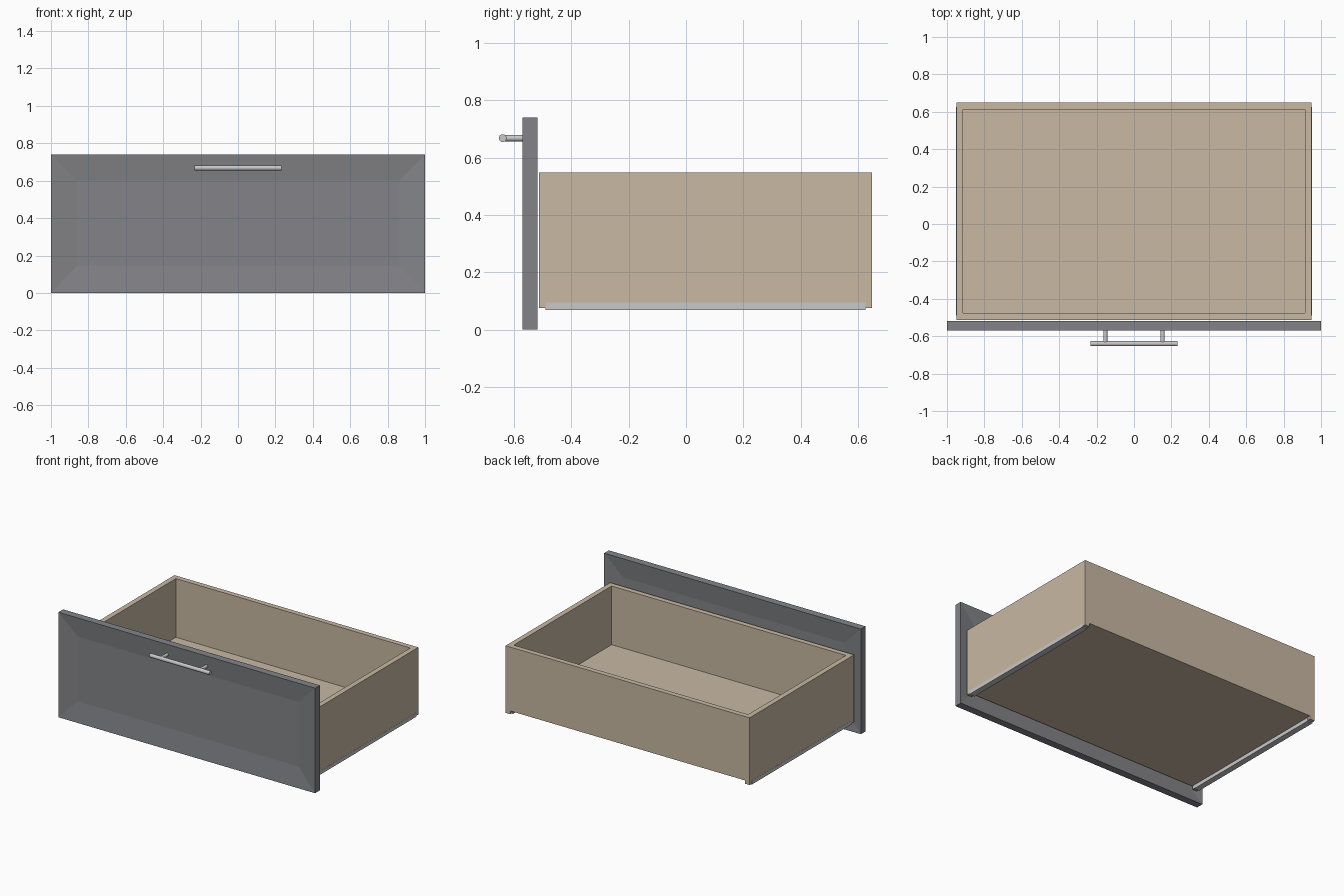
import bpy, bmesh, math
from mathutils import Matrix, Vector

if "Cube" in bpy.data.objects:
    bpy.data.objects.remove(bpy.data.objects["Cube"])


def material(name, hex_code):
    def lin(c):
        c /= 255
        return c / 12.92 if c <= 0.04045 else ((c + 0.055) / 1.055) ** 2.4
    m = bpy.data.materials.new(name)
    m.diffuse_color = (*[lin(int(hex_code[i:i + 2], 16)) for i in (0, 2, 4)], 1)
    m.use_nodes = True
    m.node_tree.nodes["Principled BSDF"].inputs["Base Color"].default_value = m.diffuse_color
    return m


GREY = material("grey_paint", "838488")
WOOD = material("light_wood", "C8B8A3")
METAL = material("brushed_metal", "C8C8C9")


def finish(name, bm, mat):
    bmesh.ops.recalc_face_normals(bm, faces=bm.faces)
    mesh = bpy.data.meshes.new(name)
    bm.to_mesh(mesh)
    bm.free()
    mesh.materials.append(mat)
    ob = bpy.data.objects.new(name, mesh)
    bpy.context.collection.objects.link(ob)
    return ob


def box_mesh(lo, hi):
    lo, hi = Vector(lo), Vector(hi)
    bm = bmesh.new()
    bmesh.ops.create_cube(bm, size=1, matrix=Matrix.Translation((lo + hi) / 2)
                          @ Matrix.Diagonal((*(hi - lo), 1)))
    return bm


def box(name, lo, hi, mat):
    return finish(name, box_mesh(lo, hi), mat)


def rod(name, centre, radius, length, axis, mat):
    bm = bmesh.new()
    turn = Matrix.Rotation(math.pi / 2, 4, 'Y' if axis == 'X' else 'X')
    bmesh.ops.create_cone(bm, cap_ends=True, segments=32, radius1=radius,
                          radius2=radius, depth=length,
                          matrix=Matrix.Translation(centre) @ turn)
    ob = finish(name, bm, mat)
    bpy.ops.object.select_all(action='DESELECT')
    ob.select_set(True)
    bpy.context.view_layer.objects.active = ob
    bpy.ops.object.shade_smooth_by_angle(angle=math.radians(40))


# Front panel: a slab whose two broad faces are inset and pushed inwards
W, H, FRONT, BACK, RECESS = 1.0, 0.74, -0.57, -0.518, 0.015
bm = box_mesh((-W, FRONT, 0), (W, BACK, H))
for face in [f for f in bm.faces if abs(f.normal.y) > 0.9]:
    inward = -face.normal.y
    bmesh.ops.inset_region(bm, faces=[face], thickness=0.14)
    for v in face.verts:
        v.co.x = math.copysign(0.86, v.co.x)
        v.co.z = 0.145 if v.co.z < H / 2 else 0.6
        v.co.y += inward * RECESS
finish("front_panel", bm, GREY)

# Drawer box: sides reach lower than the front, back and floor
X, Y0, Y1, TOP, LOW, UNDER, T = 0.95, -0.513, 0.65, 0.548, 0.075, 0.098, 0.037
for side, s in (("left", -1), ("right", 1)):
    xs = sorted((s * X, s * (X - T)))
    box(side + "_side", (xs[0], Y0, LOW), (xs[1], Y1, TOP), WOOD)
    # Metal runner wrapped under each side
    xs = sorted((s * (X + 0.001), s * (X - T - 0.004)))
    box(side + "_runner", (xs[0], -0.49, 0.069), (xs[1], 0.626, 0.095), METAL)
    # Handle post
    rod(side + "_handle_post", (s * 0.153, (FRONT - 0.64) / 2, 0.668),
        0.011, abs(FRONT + 0.64), 'Y', METAL)
box("box_front", (T - X, Y0, UNDER), (X - T, Y0 + T, TOP), WOOD)
box("box_back", (T - X, Y1 - T, UNDER), (X - T, Y1, TOP), WOOD)
box("box_floor", (T - X, Y0 + T, UNDER), (X - T, Y1 - T, 0.135), WOOD)

# Handle bar
rod("handle_bar", (0, -0.64, 0.668), 0.0135, 0.466, 'X', METAL)
